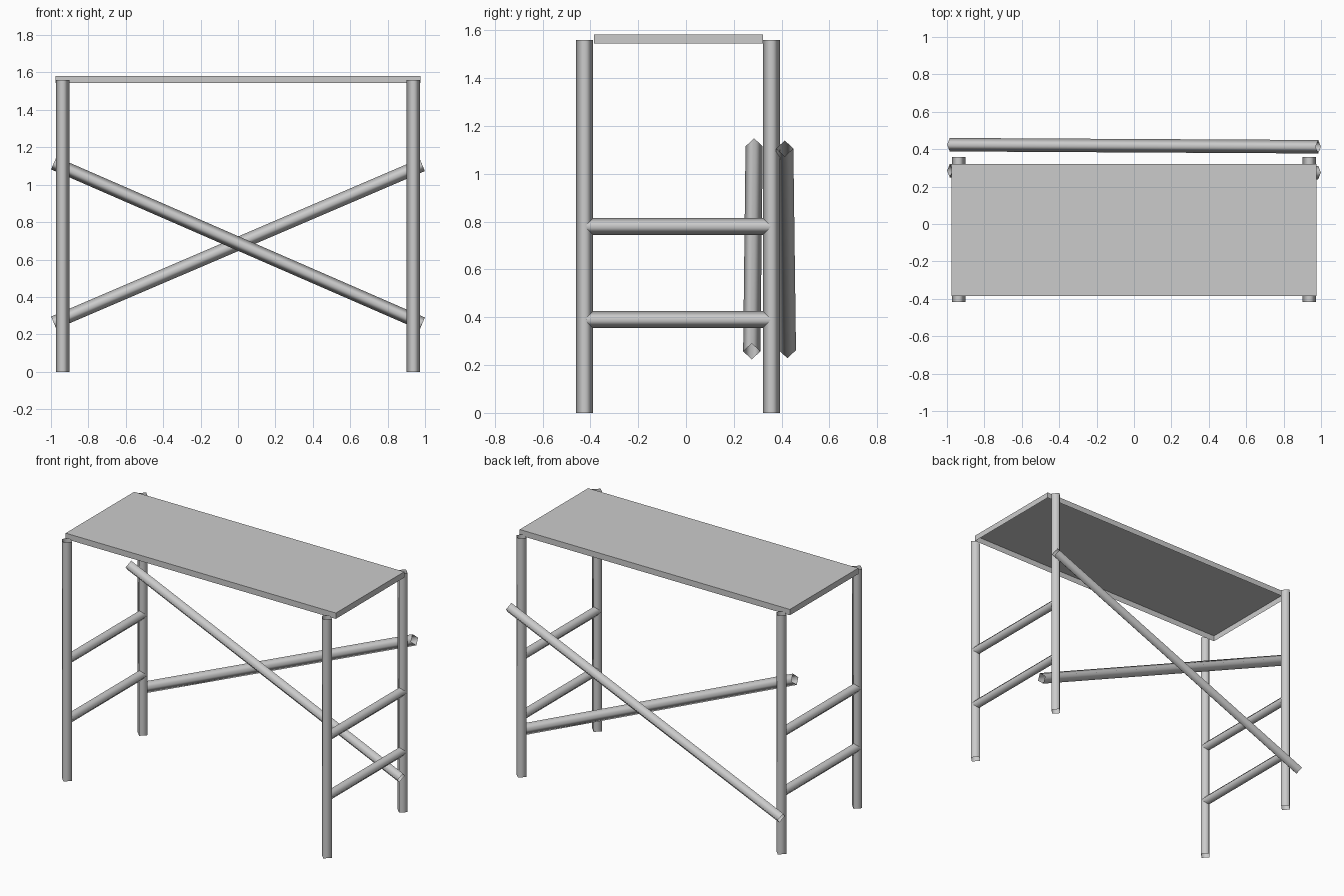
import bpy, bmesh
from mathutils import Vector

if "Cube" in bpy.data.objects:
    bpy.data.objects.remove(bpy.data.objects["Cube"])

RADIUS = 0.036
POST_X = 0.938
FRONT_Y, BACK_Y = -0.424, 0.357
POST_TOP = 1.56


def pole(name, start, end):
    """Open-ended, smooth-shaded four-sided tube between two points."""
    a, b = Vector(start), Vector(end)
    bpy.ops.mesh.primitive_cylinder_add(
        vertices=4, radius=RADIUS, depth=(b - a).length,
        end_fill_type='NOTHING', location=(a + b) / 2)
    obj = bpy.context.object
    obj.name = name
    obj.rotation_mode = 'QUATERNION'
    obj.rotation_quaternion = Vector((0, 0, 1)).rotation_difference(b - a)
    bpy.ops.object.shade_smooth()
    return obj


# End frames: two posts and two rungs on each side
for side, x in (("left", -POST_X), ("right", POST_X)):
    for place, y in (("front", FRONT_Y), ("back", BACK_Y)):
        pole(f"{place}_{side}_post", (x, y, 0), (x, y, POST_TOP))
    for level, z in (("lower", 0.39), ("upper", 0.78)):
        pole(f"{level}_{side}_rung", (x, FRONT_Y + 0.008, z), (x, BACK_Y, z))

# Crossed braces, one on each side of the back posts
pole("outer_brace", (-0.985, 0.424, 0.262), (0.985, 0.413, 1.106))
pole("inner_brace", (-0.985, 0.285, 1.115), (0.985, 0.275, 0.257))

# Deck: shallow tray with an open underside
bpy.ops.mesh.primitive_cube_add(size=1, location=(0, -0.031, 1.563))
deck = bpy.context.object
deck.name = "deck"
deck.scale = (1.95, 0.706, 0.038)
bm = bmesh.new()
bm.from_mesh(deck.data)
bm.normal_update()
bmesh.ops.delete(bm, geom=[f for f in bm.faces if f.normal.z < -0.5], context='FACES_ONLY')
bm.to_mesh(deck.data)
bm.free()
